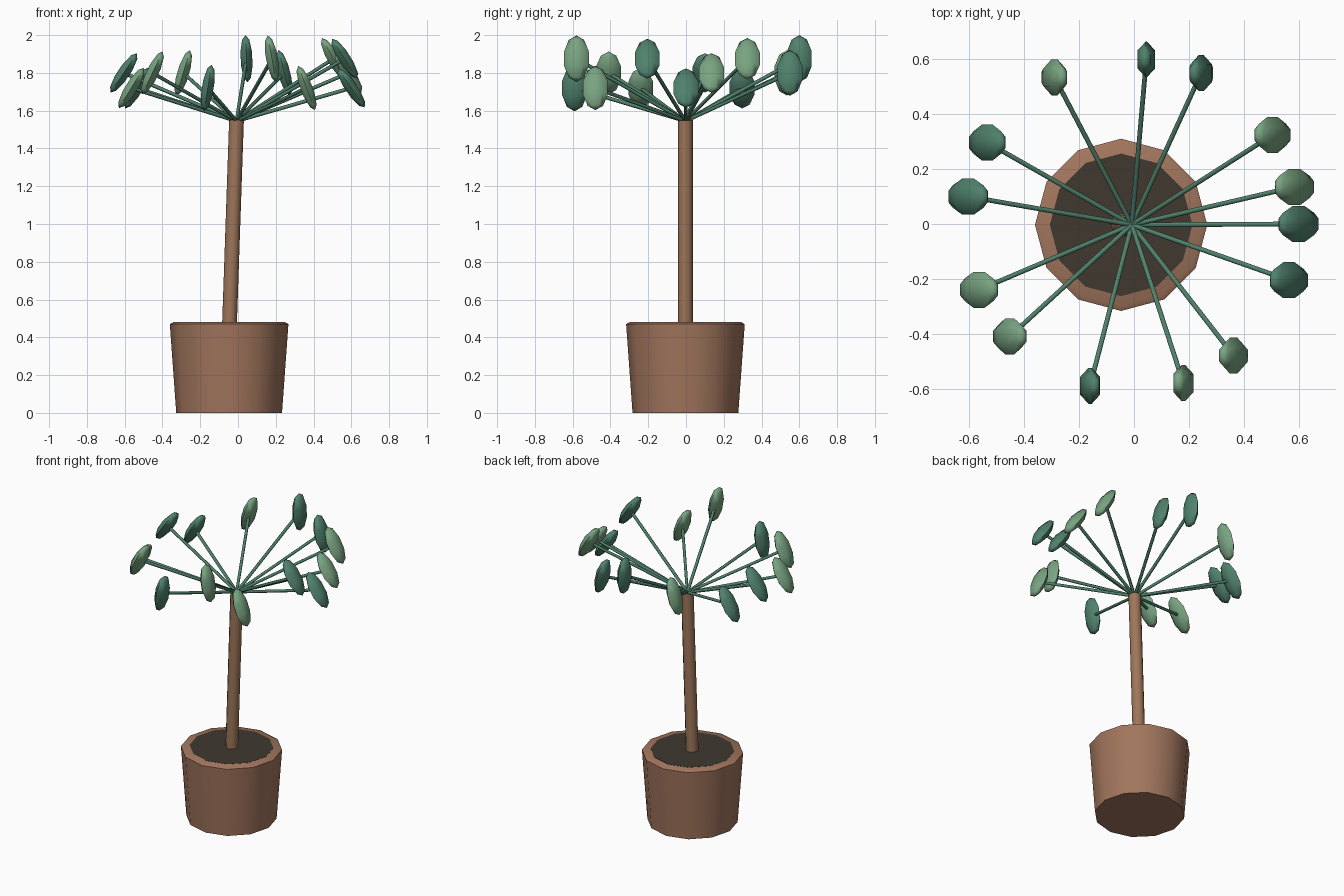
import bpy, math
from mathutils import Vector

if "Cube" in bpy.data.objects:
    bpy.data.objects.remove(bpy.data.objects["Cube"])


def material(name, rgb):
    m = bpy.data.materials.new(name)
    m.diffuse_color = (*rgb, 1)
    m.use_nodes = True
    m.node_tree.nodes["Principled BSDF"].inputs["Base Color"].default_value = m.diffuse_color
    return m


clay = material("clay", (0.36, 0.18, 0.11))
bark = material("bark", (0.34, 0.18, 0.10))
earth = material("earth", (0.05, 0.04, 0.03))
dark = material("dark_green", (0.08, 0.22, 0.15))
light = material("light_green", (0.19, 0.37, 0.22))


def finish(name, mat, angle=40):
    ob = bpy.context.object
    ob.name = name
    ob.data.materials.append(mat)
    bpy.ops.object.shade_smooth_by_angle(angle=math.radians(angle))
    return ob


def lathe(name, profile, sides, centre, mat):
    verts = [(r * math.cos(2 * math.pi * i / sides), r * math.sin(2 * math.pi * i / sides), z)
             for r, z in profile for i in range(sides)]
    faces = [(k * sides + i, k * sides + (i + 1) % sides,
              (k + 1) * sides + (i + 1) % sides, (k + 1) * sides + i)
             for k in range(len(profile) - 1) for i in range(sides)]
    faces.append(tuple(reversed(range(sides))))
    faces.append(tuple(range((len(profile) - 1) * sides, len(profile) * sides)))
    me = bpy.data.meshes.new(name)
    me.from_pydata(verts, [], faces)
    ob = bpy.data.objects.new(name, me)
    ob.location = centre
    bpy.context.collection.objects.link(ob)
    bpy.ops.object.select_all(action='DESELECT')
    ob.select_set(True)
    bpy.context.view_layer.objects.active = ob
    return finish(name, mat)


def rod(name, a, b, radius, sides, mat):
    a, b = Vector(a), Vector(b)
    bpy.ops.mesh.primitive_cylinder_add(vertices=sides, radius=radius,
                                        depth=(b - a).length, location=(a + b) / 2)
    bpy.context.object.rotation_euler = (b - a).to_track_quat('Z', 'Y').to_euler()
    return finish(name, mat, 65)


# Pot with a chamfered rim, and soil
base = (-0.047, -0.003, 0)
lathe("pot", [(0.28, 0), (0.314, 0.47), (0.296, 0.48)], 12, base, clay)
lathe("soil", [(0.25, 0.44), (0.26, 0.481)], 12, base, earth)

# Leaning trunk
crown = (-0.008, -0.003, 1.55)
rod("trunk", (-0.046, -0.003, 0.44), crown, 0.039, 12, bark)

# Stems and leaves, counter-clockwise from the right: x, y, z, colour
leaves = [
    (0.60, 0.0, 1.72, dark), (0.585, 0.135, 1.80, light), (0.505, 0.325, 1.875, light),
    (0.245, 0.55, 1.80, dark), (0.045, 0.60, 1.875, dark), (-0.29, 0.535, 1.80, light),
    (-0.535, 0.297, 1.72, dark), (-0.605, 0.10, 1.80, dark), (-0.565, -0.24, 1.72, light),
    (-0.453, -0.41, 1.80, light), (-0.16, -0.59, 1.72, dark), (0.18, -0.58, 1.875, light),
    (0.363, -0.48, 1.72, light), (0.565, -0.205, 1.875, dark),
]
for i, (x, y, z, mat) in enumerate(leaves):
    rod(f"stem_{i}", (crown[0], crown[1], 1.545), (x, y, z), 0.01, 6, dark)
    bpy.ops.mesh.primitive_uv_sphere_add(segments=6, ring_count=5, radius=1, location=(x, y, z))
    leaf = bpy.context.object
    leaf.scale = (0.037, 0.069, 0.125)
    # leaf tips lean towards the middle
    leaf.rotation_euler = (0, -0.6 * x / math.hypot(x, y), 0)
    bpy.ops.object.transform_apply(location=False, rotation=False, scale=True)
    finish(f"leaf_{i}", mat, 60)
